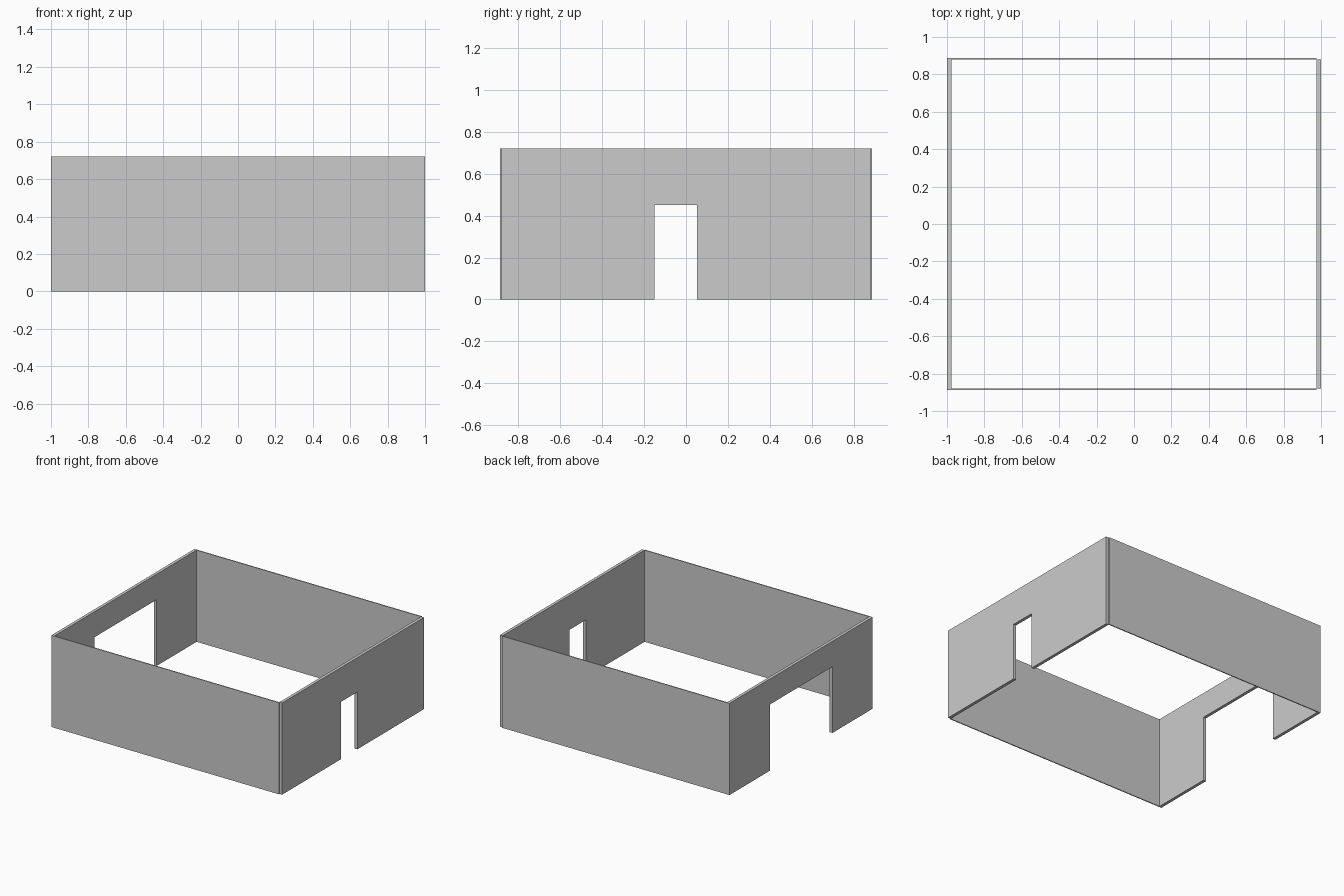
import bpy, bmesh
from mathutils import Vector

if "Cube" in bpy.data.objects:
    bpy.data.objects.remove(bpy.data.objects["Cube"])

H = 0.72        # wall height
T = 0.024       # side wall thickness
P = 0.008       # front / back panel thickness
Y = 0.888       # half depth


def extrude_profile(name, points, offset):
    """Fill a flat outline and extrude it into a solid wall."""
    bm = bmesh.new()
    face = bm.faces.new([bm.verts.new(p) for p in points])
    ret = bmesh.ops.extrude_face_region(bm, geom=[face], use_keep_orig=True)
    verts = [g for g in ret["geom"] if isinstance(g, bmesh.types.BMVert)]
    bmesh.ops.translate(bm, verts=verts, vec=Vector(offset))
    bmesh.ops.recalc_face_normals(bm, faces=bm.faces)
    mesh = bpy.data.meshes.new(name)
    bm.to_mesh(mesh)
    bm.free()
    obj = bpy.data.objects.new(name, mesh)
    bpy.context.collection.objects.link(obj)
    return obj


def door_wall(name, x, half, d0, d1, dh):
    """Side wall with a doorway from y=d0 to d1, dh high."""
    outline = [(-half, 0), (d0, 0), (d0, dh), (d1, dh), (d1, 0),
               (half, 0), (half, H), (-half, H)]
    return extrude_profile(name, [(x, y, z) for y, z in outline], (T, 0, 0))


# Side walls: wide opening on the left, narrow doorway on the right
door_wall("left_wall", -1, Y, -0.39, 0.385, 0.52)
door_wall("right_wall", 1 - T, Y - P, -0.15, 0.052, 0.45)

# Thin front and back panels between the side walls
for name, y in (("front_wall", -Y), ("back_wall", Y - P)):
    x0, x1 = -1 + T, 1 - T
    extrude_profile(name, [(x0, y, 0), (x1, y, 0), (x1, y, H), (x0, y, H)],
                    (0, P, 0))
